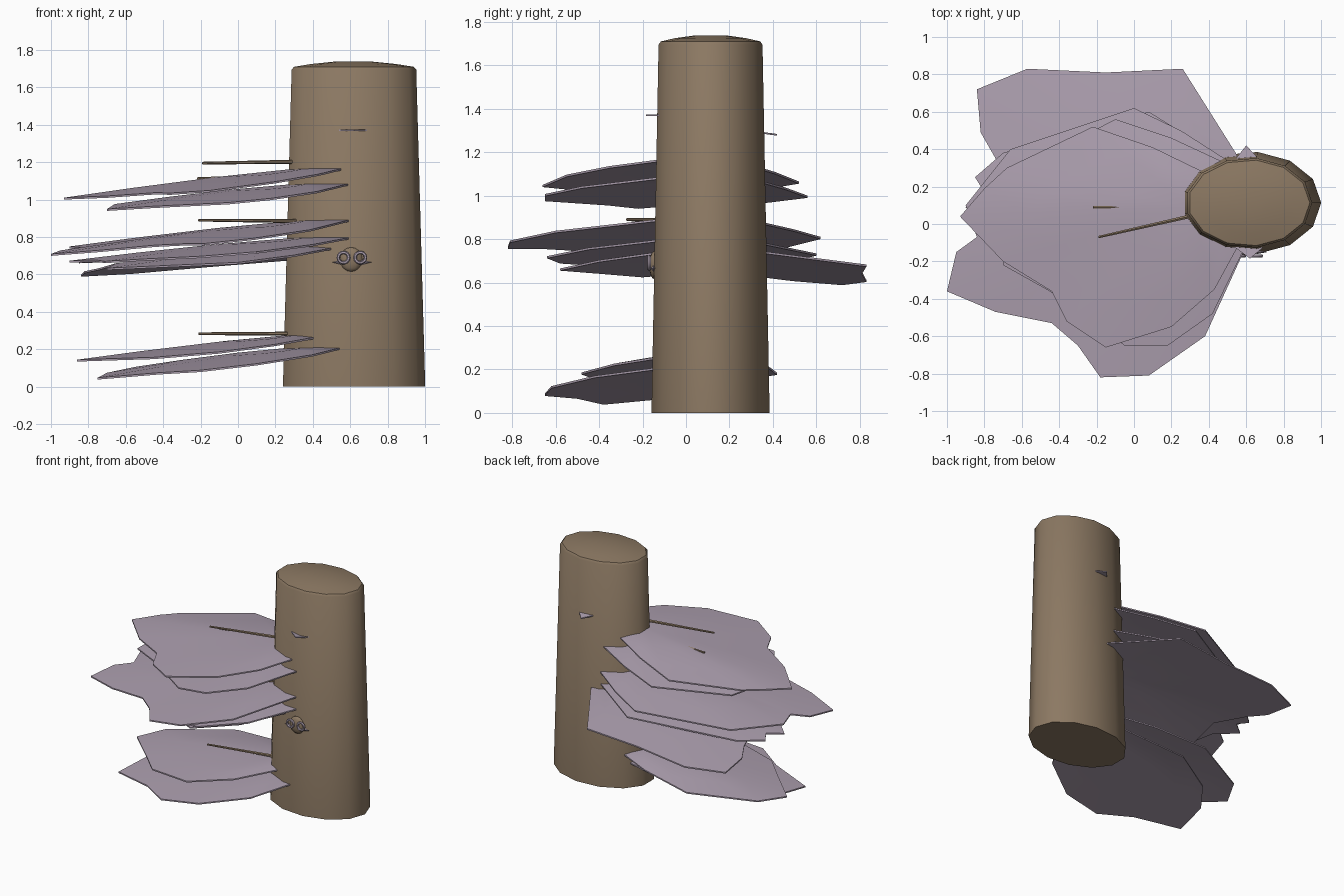
import bpy, bmesh, math
from mathutils import Vector

if "Cube" in bpy.data.objects:
    bpy.data.objects.remove(bpy.data.objects["Cube"])


def make_material(name, color):
    m = bpy.data.materials.new(name)
    m.diffuse_color = (*color, 1)
    m.use_nodes = True
    m.node_tree.nodes["Principled BSDF"].inputs["Base Color"].default_value = m.diffuse_color
    return m


BARK = make_material("bark brown", (0.262, 0.190, 0.124))
LILAC = make_material("fungus lilac grey", (0.413, 0.345, 0.425))


def finish(name, bm, mat, angle=40):
    bmesh.ops.recalc_face_normals(bm, faces=bm.faces)
    me = bpy.data.meshes.new(name)
    bm.to_mesh(me)
    bm.free()
    me.materials.append(mat)
    ob = bpy.data.objects.new(name, me)
    bpy.context.collection.objects.link(ob)
    bpy.ops.object.select_all(action='DESELECT')
    ob.select_set(True)
    bpy.context.view_layer.objects.active = ob
    bpy.ops.object.shade_smooth_by_angle(angle=math.radians(angle))
    return ob


# Trunk: tapered oval rings with a slightly domed top
def trunk():
    bm = bmesh.new()
    n, rings = 13, []
    for z, rx, ry in ((0, .386, .274), (1.695, .338, .241), (1.71, .325, .23),
                      (1.725, .23, .165), (1.738, .10, .07)):
        rings.append([bm.verts.new((.615 + rx * math.cos(2 * math.pi * i / n),
                                    .113 + ry * math.sin(2 * math.pi * i / n), z))
                      for i in range(n)])
    for a, b in zip(rings, rings[1:]):
        for i in range(n):
            j = (i + 1) % n
            bm.faces.new((a[i], a[j], b[j], b[i]))
    bm.faces.new(rings[0][::-1])
    bm.faces.new(rings[-1])
    finish("trunk", bm, BARK)


# Shelf fungus: fan-shaped sheet drooping away from the trunk, thin at the rim
def shelf(name, z0, outline, slope=.113, side=.07, hub=(.3, .09)):
    def height(x, y):
        return z0 - slope * (.58 - x) - side * abs(y - .1)

    bm = bmesh.new()
    steps = ((.35, .016, .022), (.7, .010, .018), (1, 0, .010))
    layers = []
    for under in (0, 1):
        center = bm.verts.new((*hub, height(*hub) + .012 - under * .026))
        rings = []
        for t, lift, thick in steps:
            ring = []
            for px, py in outline:
                x, y = hub[0] + (px - hub[0]) * t, hub[1] + (py - hub[1]) * t
                ring.append(bm.verts.new((x, y, height(x, y) + lift - under * thick)))
            rings.append(ring)
        n = len(outline)
        for i in range(n):
            j = (i + 1) % n
            bm.faces.new((center, rings[0][i], rings[0][j]))
            for a, b in zip(rings, rings[1:]):
                bm.faces.new((a[i], b[i], b[j], a[j]))
        layers.append(rings[-1])
    top, low = layers
    for i in range(len(top)):
        j = (i + 1) % len(top)
        bm.faces.new((top[i], low[i], low[j], top[j]))
    finish(name, bm, LILAC)


# Thin twig between two points
def twig(name, start, end, r=.009):
    a, b = Vector(start), Vector(end)
    bm = bmesh.new()
    bmesh.ops.create_cone(bm, cap_ends=True, segments=6, radius1=r * 1.3, radius2=r * .8,
                          depth=(b - a).length)
    q = (b - a).to_track_quat('Z', 'Y')
    for v in bm.verts:
        v.co = q @ v.co + (a + b) / 2
    finish(name, bm, BARK)


trunk()

shelf("shelf_top", 1.185, [
    (.55, -.13), (.43, -.35), (.20, -.55), (-.15, -.66), (-.36, -.52), (-.44, -.36),
    (-.70, -.20), (-.93, .04), (-.80, .19), (-.68, .30), (-.22, .52), (.10, .41), (.45, .24)])
shelf("shelf_upper", 1.10, [
    (.59, -.13), (.42, -.48), (.18, -.65), (-.05, -.65), (-.45, -.36), (-.70, -.22),
    (-.66, .10), (-.60, .30), (-.10, .56), (.20, .46), (.48, .33)], slope=.10)
shelf("shelf_wide_front", .905, [
    (.59, -.14), (.38, -.60), (.08, -.81), (-.18, -.82), (-.30, -.65), (-.44, -.53),
    (-.74, -.47), (-1.0, -.36), (-.95, -.15), (-.84, -.07), (-.90, .10), (-.66, .40),
    (0, .62), (.25, .50), (.50, .34)], slope=.105, side=.065)
shelf("shelf_middle", .81, [
    (.59, -.14), (.40, -.45), (.10, -.64), (-.20, -.58), (-.50, -.36), (-.71, -.25),
    (-.76, -.05), (-.90, .09), (-.80, .17), (-.85, .25), (-.70, .38), (.08, .60),
    (.48, .35)], slope=.092, side=.06)
shelf("shelf_wide_back", .765, [
    (.52, -.10), (.30, -.40), (0, -.58), (-.40, -.36), (-.70, -.20), (-.65, .10),
    (-.74, .35), (-.82, .49), (-.84, .72), (-.57, .83), (-.15, .81), (.26, .83),
    (.55, .37)], slope=.085, side=.075)
shelf("shelf_lower", .295, [
    (.42, -.08), (.20, -.33), (-.10, -.48), (-.45, -.40), (-.60, -.25), (-.86, 0),
    (-.75, .20), (-.30, .42), (.10, .36), (.42, .25)], slope=.10)
shelf("shelf_bottom", .23, [
    (.55, -.13), (.40, -.42), (.10, -.62), (-.20, -.65), (-.42, -.50), (-.75, -.38),
    (-.70, -.10), (-.55, .10), (-.20, .30), (.40, .24)], slope=.11, side=.075)


# Small fungus sheet showing only its tips through the front and back bark
bm = bmesh.new()
tips = [(.54, -.125, 1.37), (.62, -.185, 1.37), (.69, -.125, 1.37),
        (.67, .345, 1.29), (.60, .42, 1.28), (.54, .345, 1.29)]
up, down = ([bm.verts.new((x, y, z + d)) for x, y, z in tips] for d in (.004, -.004))
bm.faces.new(up)
bm.faces.new(down[::-1])
for i in range(6):
    j = (i + 1) % 6
    bm.faces.new((up[i], down[i], down[j], up[j]))
finish("sprout_sheet", bm, LILAC)

# Twigs
twig("twig_top", (.36, .055, 1.203), (-.19, -.07, 1.195))
twig("twig_top_hidden", (.36, .09, 1.13), (-.22, .09, 1.112))
twig("twig_middle", (.36, .02, .885), (-.21, -.27, .89))
twig("twig_lower", (.36, .055, .283), (-.21, -.07, .283))

# Small knot with two ring eyes and pointed side flaps on the front bark
bm = bmesh.new()
bmesh.ops.create_uvsphere(bm, u_segments=12, v_segments=8, radius=1)
for v in bm.verts:
    v.co = Vector((.605 + v.co.x * .06, -.145 + v.co.y * .025, .68 + v.co.z * .065))
finish("knot", bm, BARK)

for side, label in ((-1, "left"), (1, "right")):
    bpy.ops.mesh.primitive_torus_add(
        major_segments=14, minor_segments=6, major_radius=.028, minor_radius=.009,
        location=(.609 + side * .045, -.17, .69), rotation=(math.pi / 2, 0, 0))
    ring = bpy.context.object
    ring.name = label + "_eye_ring"
    ring.data.materials.append(LILAC)
    bpy.ops.object.shade_smooth_by_angle()
    bm = bmesh.new()
    bmesh.ops.create_cone(bm, cap_ends=True, segments=4, radius1=.022, radius2=0, depth=.06)
    for v in bm.verts:
        v.co = Vector((.609 + side * (.075 + v.co.z), -.15 + v.co.x * .5, .665 + v.co.y * .7))
    finish(label + "_flap", bm, LILAC)
